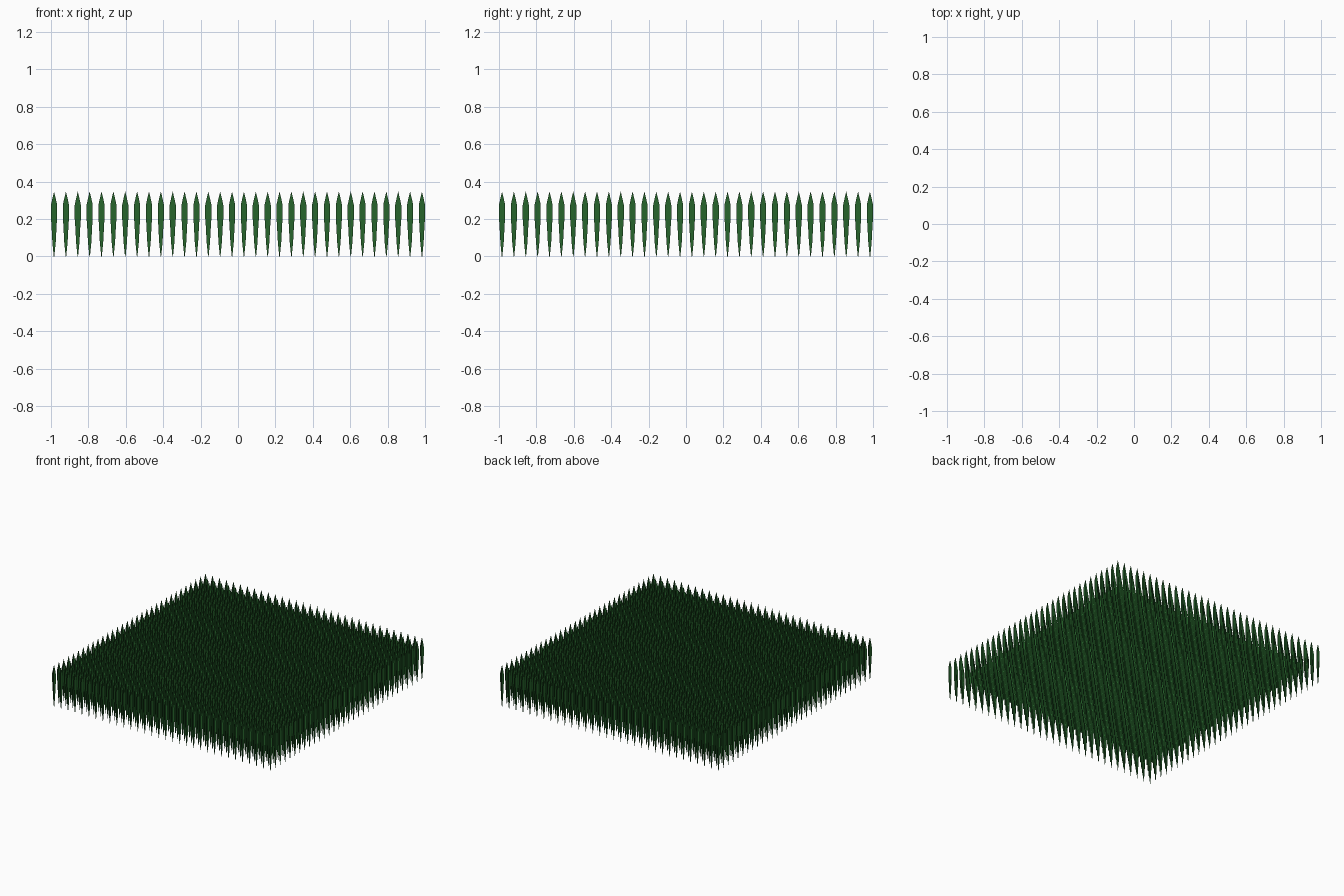
import bpy
import math

if "Cube" in bpy.data.objects:
    bpy.data.objects.remove(bpy.data.objects["Cube"])

COUNT = 32          # blades per side of the patch
HALF = 0.0165       # half width of one blade
PITCH = 2 * (1 - HALF) / (COUNT - 1)

# half outline of a blade: (half width, height)
PROFILE = [(0.0015, 0.0), (0.009, 0.075), (0.0145, 0.18),
           (HALF, 0.2), (HALF, 0.275), (0.009, 0.31)]
TIP = 0.347

green = bpy.data.materials.new("grass_green")
green.diffuse_color = (0.02, 0.13, 0.025, 1)
green.use_nodes = True
green.node_tree.nodes["Principled BSDF"].inputs["Base Color"].default_value = green.diffuse_color

# outline of the whole blade, right side up, tip, left side down
outline = ([(w, z) for w, z in PROFILE] + [(0.0, TIP)]
           + [(-w, z) for w, z in reversed(PROFILE)])

# one tuft: two flat blades crossing at right angles
start = -(1 - HALF)
verts, faces = [], []
for angle in (0, math.pi / 2):
    c, s = math.cos(angle), math.sin(angle)
    base = len(verts)
    verts += [(start + u * c, start + u * s, z) for u, z in outline]
    faces.append(list(range(base, base + len(outline))))

mesh = bpy.data.meshes.new("grass_patch")
mesh.from_pydata(verts, [], faces)
mesh.materials.append(green)
grass = bpy.data.objects.new("grass_patch", mesh)
bpy.context.collection.objects.link(grass)

# repeat the tuft over a square grid
for name, offset in (("rows", (PITCH, 0, 0)), ("columns", (0, PITCH, 0))):
    array = grass.modifiers.new(name, 'ARRAY')
    array.count = COUNT
    array.use_relative_offset = False
    array.use_constant_offset = True
    array.constant_offset_displace = offset
